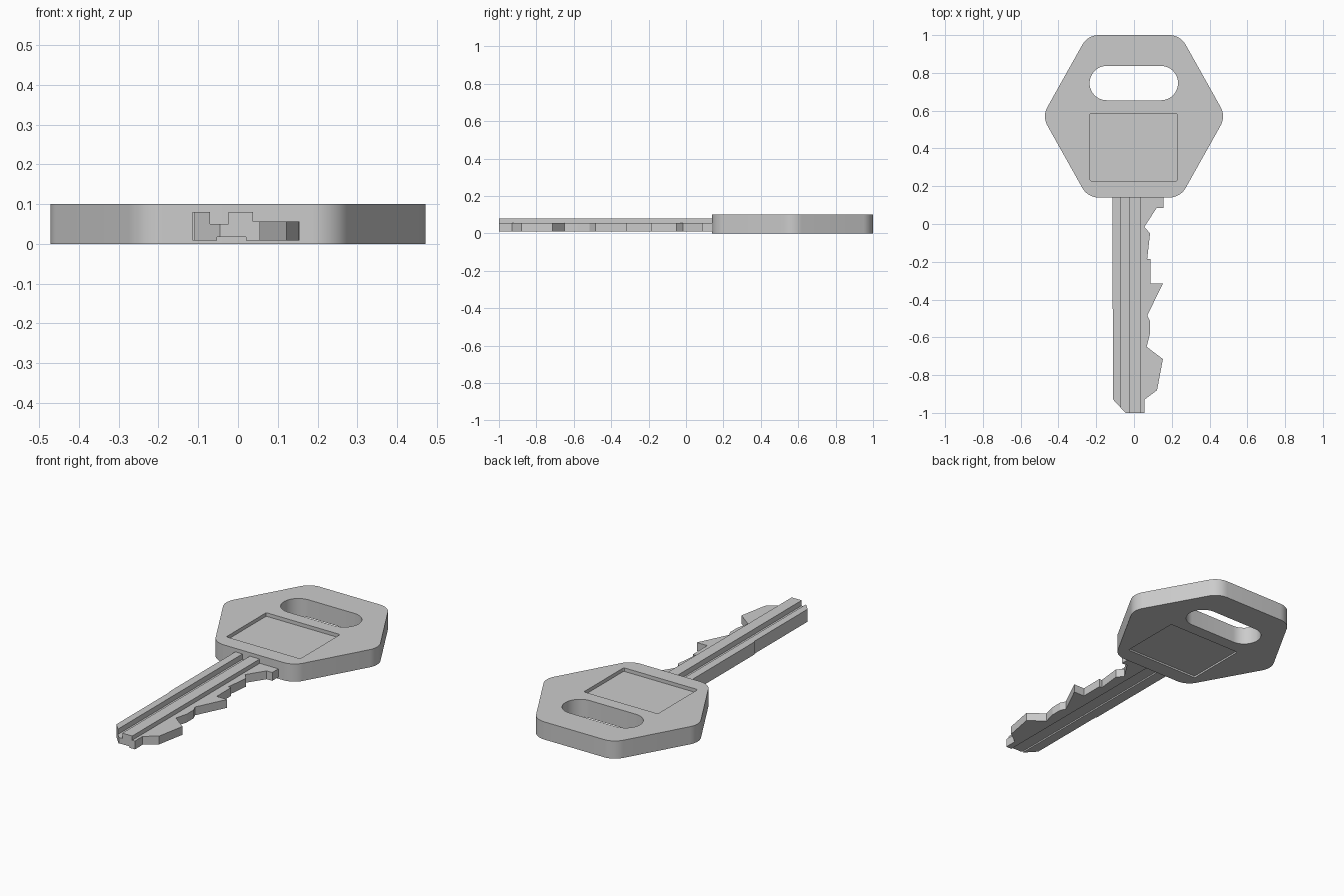
import bpy, bmesh, math
from mathutils import Vector

if "Cube" in bpy.data.objects:
    bpy.data.objects.remove(bpy.data.objects["Cube"])

metal = bpy.data.materials.new("grey_metal")
metal.diffuse_color = (0.6, 0.6, 0.6, 1)
metal.use_nodes = True
metal.node_tree.nodes["Principled BSDF"].inputs["Base Color"].default_value = metal.diffuse_color


def prism(name, points, offset):
    """Closed polygon of 3D points extruded by an offset."""
    bm = bmesh.new()
    face = bm.faces.new([bm.verts.new(p) for p in points])
    out = bmesh.ops.extrude_face_region(bm, geom=[face])
    bmesh.ops.translate(bm, vec=offset, verts=[g for g in out["geom"] if isinstance(g, bmesh.types.BMVert)])
    bmesh.ops.recalc_face_normals(bm, faces=bm.faces)
    mesh = bpy.data.meshes.new(name)
    bm.to_mesh(mesh)
    bm.free()
    mesh.materials.append(metal)
    obj = bpy.data.objects.new(name, mesh)
    bpy.context.collection.objects.link(obj)
    return obj


def plate(name, points, z0, z1):
    return prism(name, [(x, y, z0) for x, y in points], (0, 0, z1 - z0))


def rounded(points, radius, steps):
    """Replace each corner of a convex polygon with an arc."""
    result = []
    n = len(points)
    for i, p in enumerate(points):
        p = Vector(p)
        a = (Vector(points[i - 1]) - p).normalized()
        b = (Vector(points[(i + 1) % n]) - p).normalized()
        half = a.angle(b) / 2
        centre = p + (a + b).normalized() * radius / math.sin(half)
        start = p + a * radius / math.tan(half) - centre
        end = p + b * radius / math.tan(half) - centre
        sweep = math.pi - 2 * half
        for s in range(steps + 1):
            t = s / steps
            k = (start * math.sin((1 - t) * sweep) + end * math.sin(t * sweep)) / math.sin(sweep)
            result.append(tuple(centre + k))
    return result


def rect(x0, x1, y0, y1):
    return [(x0, y0), (x1, y0), (x1, y1), (x0, y1)]


def boolean(target, cutter, operation):
    mod = target.modifiers.new("cut", "BOOLEAN")
    mod.operation, mod.solver, mod.object = operation, "EXACT", cutter
    bpy.context.view_layer.objects.active = target
    bpy.ops.object.modifier_apply(modifier=mod.name)
    bpy.data.objects.remove(cutter)


# Head: rounded hexagon with a ring slot and a shallow panel on both sides
hexagon = [(-0.245, 0.14), (0.245, 0.14), (0.486, 0.57), (0.245, 1), (-0.245, 1), (-0.486, 0.57)]
head = plate("key_head", rounded(hexagon, 0.1, 10), 0, 0.1)
panel = rounded(rect(-0.233, 0.23, 0.228, 0.585), 0.008, 3)
slot = rounded(rect(-0.235, 0.233, 0.655, 0.837), 0.0905, 12)
for points, z0, z1 in ((slot, -0.1, 0.2), (panel, 0.08, 0.2), (panel, -0.1, 0.01)):
    boolean(head, plate("cutter", points, z0, z1), "DIFFERENCE")

# Blade: grooved cross-section trimmed to the toothed outline
section = [(-0.2, 0.009), (-0.053, 0.009), (-0.053, 0.017), (0.02, 0.017), (0.02, 0.009), (0.3, 0.009),
           (0.3, 0.056), (0.038, 0.056), (0.038, 0.08), (-0.024, 0.08), (-0.024, 0.05), (-0.07, 0.05),
           (-0.07, 0.08), (-0.2, 0.08)]
outline = [(0.155, 0.145), (0.155, 0.085), (0.12, 0.085), (0.055, -0.015), (0.085, -0.05), (0.07, -0.185),
           (0.087, -0.185), (0.087, -0.315), (0.153, -0.315), (0.07, -0.485), (0.085, -0.515), (0.085, -0.58),
           (0.067, -0.65), (0.153, -0.715), (0.122, -0.88), (0.055, -0.93), (0.055, -1), (-0.045, -1),
           (-0.11, -0.93), (-0.11, -0.45), (-0.115, -0.45), (-0.115, 0.145)]
blade = prism("key_blade", [(x, -1.1, z) for x, z in section], (0, 1.4, 0))
boolean(blade, plate("cutter", outline, -0.1, 0.2), "INTERSECT")

# Smooth the rounded corners, keep hard edges
bpy.ops.object.select_all(action="DESELECT")
head.select_set(True)
bpy.context.view_layer.objects.active = head
bpy.ops.object.shade_smooth_by_angle(angle=math.radians(30))
